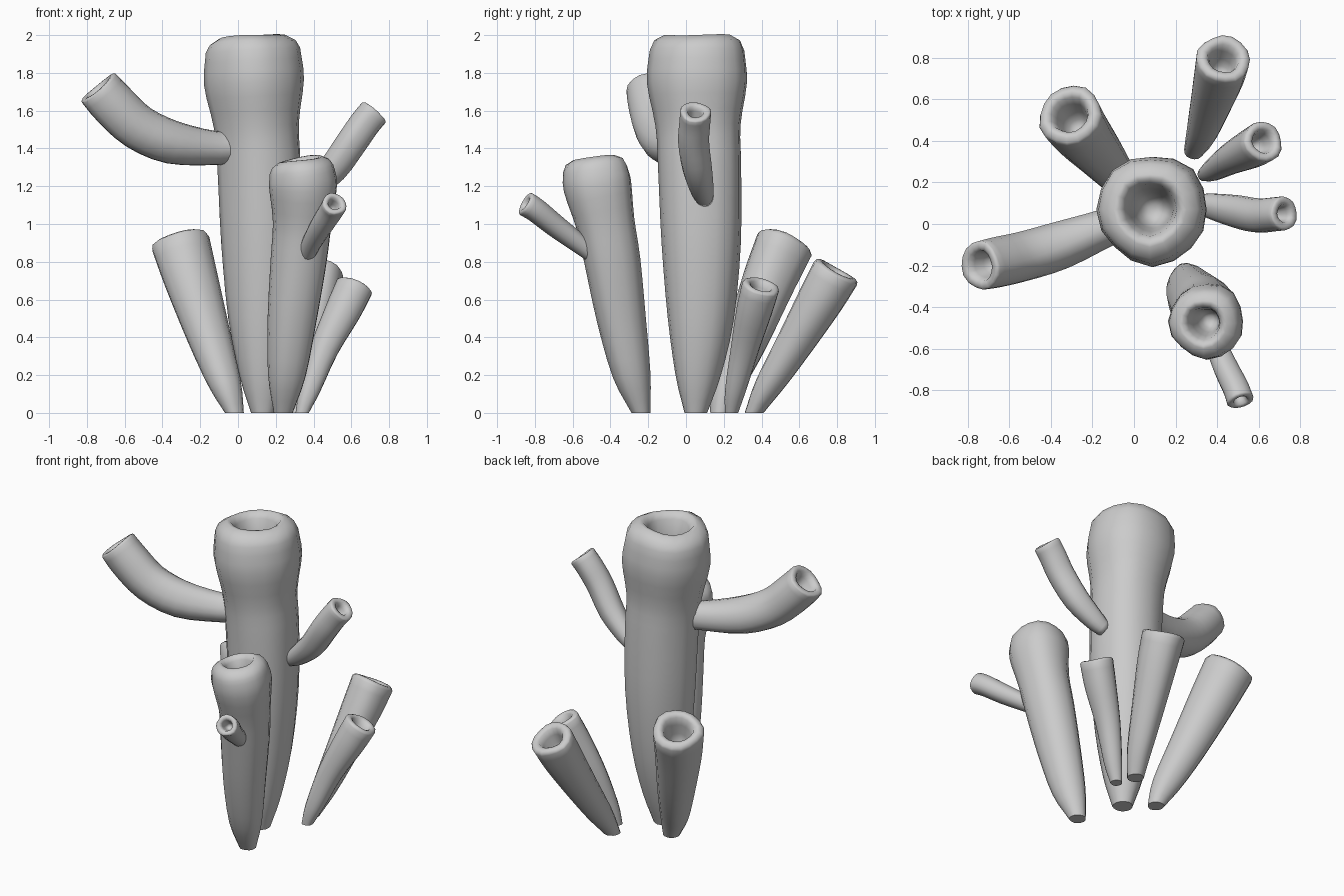
import bpy, bmesh, math, random
from mathutils import Vector

if "Cube" in bpy.data.objects:
    bpy.data.objects.remove(bpy.data.objects["Cube"])

random.seed(4)
SIDES = 16


def spline(pts, steps=3):
    """Catmull-Rom through (x, y, z, radius) points."""
    p = [Vector(q) for q in pts]
    p = [p[0] * 2 - p[1]] + p + [p[-1] * 2 - p[-2]]
    out = []
    for i in range(1, len(p) - 2):
        a, b, c, d = p[i - 1:i + 3]
        for s in range(steps):
            t = s / steps
            out.append(0.5 * (2 * b + (c - a) * t + (2 * a - 5 * b + 4 * c - d) * t * t
                              + (3 * b - a - 3 * c + d) * t ** 3))
    return out + [p[-2]]


def tube(name, pts, mouth=0.5, soft=0.2, grounded=True, wobble=0.04):
    """Hollow-mouthed tube: swept wall, rolled lip and a rounded pit."""
    path = spline(pts)
    rings = []
    for i, q in enumerate(path):
        tan = (path[min(i + 1, len(path) - 1)] - path[max(i - 1, 0)]).xyz.normalized()
        if grounded:
            tan = Vector((0, 0, 1)).lerp(tan, min(1, i / 4)).normalized()
        rings.append((q.xyz, tan, q.w))
    # rolled lip, then the pit going back down inside
    end, tan, r = rings[-1]
    m = mouth
    for off, f in ((soft * 0.6, 1 - soft * 0.3), (soft, 1 - soft), (soft, (1 - soft + m) / 2 + 0.03),
                   (soft * 0.5, m + 0.04), (-0.25, m * 0.9), (-0.7, m * 0.75),
                   (-1.0, m * 0.55), (-1.12, m * 0.25)):
        rings.append((end + tan * off * r, tan, r * f))
    ph = [random.uniform(0, 6.28) for _ in range(3)]
    bm = bmesh.new()
    loops = []
    for k, (c, t, rad) in enumerate(rings):
        u = (Vector((0, 1, 0)) - t * t.y).normalized()
        v = t.cross(u)
        loop = []
        for j in range(SIDES):
            a = 2 * math.pi * j / SIDES
            w = 1 + wobble * (0.6 * math.sin(3 * a + ph[0] + k * 0.15) + 0.5 * math.sin(5 * a + ph[1] - k * 0.1))
            lift = t * wobble * rad * 0.9 * math.sin(2 * a + ph[2]) if k >= len(path) else Vector()
            loop.append(bm.verts.new(c + (u * math.cos(a) + v * math.sin(a)) * rad * w + lift))
        loops.append(loop)
    for A, B in zip(loops, loops[1:]):
        for j in range(SIDES):
            n = (j + 1) % SIDES
            bm.faces.new((A[j], A[n], B[n], B[j]))
    bm.faces.new(loops[0][::-1])
    bm.faces.new(loops[-1])
    bmesh.ops.recalc_face_normals(bm, faces=bm.faces)
    me = bpy.data.meshes.new(name)
    bm.to_mesh(me)
    bm.free()
    ob = bpy.data.objects.new(name, me)
    bpy.context.collection.objects.link(ob)
    for f in me.polygons:
        f.use_smooth = len(f.vertices) == 4 or f.center.z > 0.02
    return ob


# tall central tube
tube("main_tube", [(.13, .05, 0, .06), (.13, .06, .2, .12), (.13, .075, .5, .175), (.13, .08, .9, .21),
                   (.12, .075, 1.3, .22), (.105, .07, 1.52, .225), (.09, .068, 1.75, .265),
                   (.08, .07, 1.92, .25)], mouth=0.46, soft=0.3)
# shorter front tube
tube("front_tube", [(.24, -.24, 0, .05), (.26, -.29, .2, .1), (.29, -.345, .5, .13), (.325, -.39, .8, .148),
                    (.345, -.425, 1.0, .155), (.35, -.465, 1.2, .18), (.34, -.475, 1.29, .17)],
     mouth=0.42, soft=0.32)
# leaning tubes at the back
tube("back_left_tube", [(-.02, .18, 0, .05), (-.07, .22, .15, .085), (-.155, .325, .4, .115),
                        (-.25, .44, .7, .142), (-.305, .52, .89, .155)], mouth=0.55, soft=0.18)
tube("back_right_tube", [(.29, .36, 0, .05), (.325, .44, .15, .075), (.37, .58, .38, .1),
                         (.41, .71, .6, .122), (.43, .79, .74, .13)], mouth=0.55, soft=0.15)
tube("right_tube", [(.34, .24, 0, .035), (.38, .26, .12, .055), (.46, .31, .34, .075),
                    (.56, .36, .54, .095), (.62, .395, .665, .1)], mouth=0.55, soft=0.15)
# side branches
tube("left_branch", [(0, .04, 1.41, .09), (-.12, -.01, 1.4, .09), (-.35, -.1, 1.43, .115),
                     (-.53, -.155, 1.51, .12), (-.66, -.185, 1.63, .122), (-.735, -.2, 1.715, .118)],
     mouth=0.6, soft=0.1, grounded=False)
tube("right_branch", [(.31, .1, 1.13, .045), (.38, .085, 1.18, .062), (.5, .06, 1.29, .078),
                      (.6, .04, 1.43, .082), (.67, .045, 1.53, .082), (.72, .05, 1.59, .082)],
     mouth=0.5, soft=0.12, grounded=False)
tube("front_branch", [(.36, -.48, .83, .045), (.39, -.57, .9, .052), (.44, -.69, .99, .06),
                      (.49, -.79, 1.07, .064), (.51, -.845, 1.105, .066)],
     mouth=0.5, soft=0.15, grounded=False)
